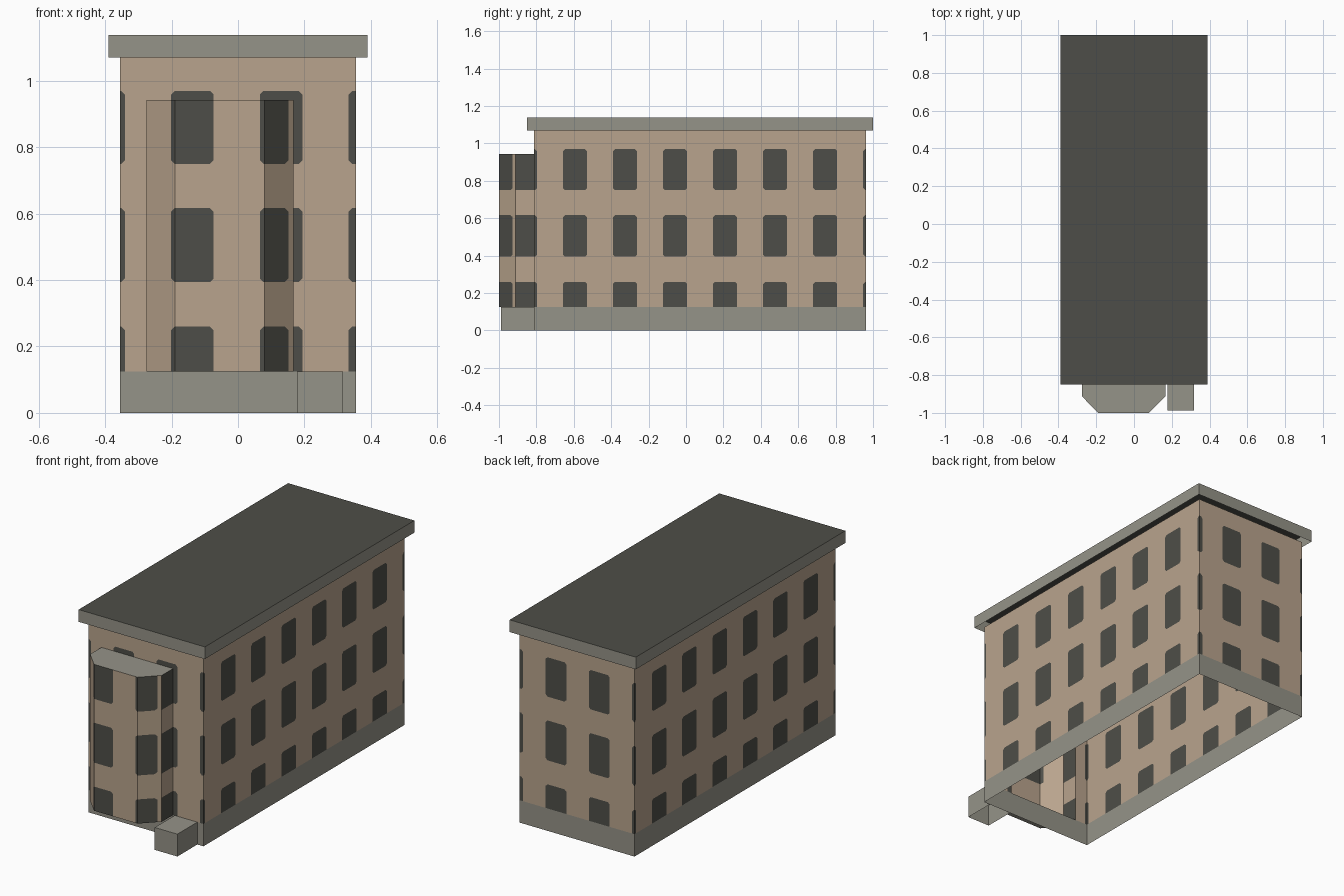
import bpy
import bmesh

if "Cube" in bpy.data.objects:
    bpy.data.objects.remove(bpy.data.objects["Cube"])


def material(name, rgb):
    m = bpy.data.materials.new(name)
    m.diffuse_color = (*rgb, 1)
    m.use_nodes = True
    m.node_tree.nodes["Principled BSDF"].inputs["Base Color"].default_value = m.diffuse_color
    return m


TAN = material("tan_wall", (0.485, 0.371, 0.266))
GREY = material("grey_stone", (0.301, 0.292, 0.246))
DARK = material("dark_glass_and_roof", (0.076, 0.076, 0.065))

# Main dimensions
W, FRONT, BACK = 0.355, -0.812, 0.962
PLINTH, EAVES, TOP, BAY_TOP = 0.125, 1.07, 1.138, 0.943
PITCH, WIN, CHAMFER = 0.2675, 0.128, 0.011
ROWS = [(0.036, 0.26), (0.394, 0.617), (0.75, 0.97)]
X_WINS = [(0.066 + PITCH * i, 0.066 + PITCH * i + WIN) for i in range(-2, 2)]
Y_WINS = [(-0.925 + PITCH * i, -0.925 + PITCH * i + WIN) for i in range(8)]
HOLE = (-0.276, 0.167, PLINTH, BAY_TOP)


def finish(name, bm, mats):
    bmesh.ops.remove_doubles(bm, verts=bm.verts, dist=1e-5)
    me = bpy.data.meshes.new(name)
    bm.to_mesh(me)
    bm.free()
    for m in mats:
        me.materials.append(m)
    ob = bpy.data.objects.new(name, me)
    bpy.context.collection.objects.link(ob)
    return ob


def add_face(bm, pts, mat=0):
    f = bm.faces.new([bm.verts.new(p) for p in pts])
    f.material_index = mat


def panel(bm, a, b, z0, z1, axis, wins, hole=None):
    """Wall strip from a to b, divided so that windows are faces of their own."""
    lo, hi = sorted((a[axis], b[axis]))
    us, zs = {lo, hi}, {z0, z1}
    for spans, cuts, l, h in ((wins, us, lo, hi), (ROWS, zs, z0, z1)):
        for s, e in spans:
            cuts.update(c for c in (s, s + CHAMFER, e - CHAMFER, e) if l < c < h)
    if hole:
        us.update(hole[:2])
        zs.update(hole[2:])
    us = sorted(us, reverse=a[axis] > b[axis])
    zs = sorted(zs)

    def point(u, z):
        t = (u - a[axis]) / (b[axis] - a[axis])
        return (a[0] + t * (b[0] - a[0]), a[1] + t * (b[1] - a[1]), z)

    for u0, u1 in zip(us, us[1:]):
        for v0, v1 in zip(zs, zs[1:]):
            u, v = (u0 + u1) / 2, (v0 + v1) / 2
            if hole and hole[0] < u < hole[1] and hole[2] < v < hole[3]:
                continue
            q = [point(u0, v0), point(u1, v0), point(u1, v1), point(u0, v1)]
            win = next((w for w in wins if w[0] < u < w[1]), None)
            row = next((r for r in ROWS if r[0] < v < r[1]), None)
            if not (win and row):
                add_face(bm, q, 0)
                continue
            low, high = v - row[0] < CHAMFER, row[1] - v < CHAMFER
            left, right = u - win[0] < CHAMFER, win[1] - u < CHAMFER
            if (low or high) and (left or right):
                # Cut-off window corner: half wall, half glass
                first = left == (us[0] < us[-1])
                k = (0 if first else 1) if low else (3 if first else 2)
                add_face(bm, [q[k - 1], q[k], q[(k + 1) % 4]], 0)
                add_face(bm, [q[(k + 1) % 4], q[(k + 2) % 4], q[k - 1]], 1)
            else:
                add_face(bm, q, 1)


def open_box(name, x0, x1, y0, y1, z0, z1, mats, top=None):
    """Four sides, with a top face in material slot 'top' if given."""
    bm = bmesh.new()
    c = [(x0, y0), (x1, y0), (x1, y1), (x0, y1)]
    for a, b in zip(c, c[1:] + c[:1]):
        add_face(bm, [(*a, z0), (*b, z0), (*b, z1), (*a, z1)])
    if top is not None:
        add_face(bm, [(*p, z1) for p in c], top)
    return finish(name, bm, mats)


# Main walls, open to the bay at the front
bm = bmesh.new()
fl, fr, br, bl = (-W, FRONT), (W, FRONT), (W, BACK), (-W, BACK)
panel(bm, fl, fr, PLINTH, EAVES, 0, X_WINS, HOLE)
panel(bm, fr, br, PLINTH, EAVES, 1, Y_WINS)
panel(bm, br, bl, PLINTH, EAVES, 0, X_WINS)
panel(bm, bl, fl, PLINTH, EAVES, 1, Y_WINS)
finish("main_walls", bm, [TAN, DARK])

# Bay window with canted corners
bm = bmesh.new()
bay = [(HOLE[0], FRONT), (HOLE[0], -0.912), (-0.19, -1.0),
       (0.08, -1.0), (HOLE[1], -0.912), (HOLE[1], FRONT)]
bay_wins = [(1, Y_WINS), (0, X_WINS), (0, X_WINS), (0, [(0.0, 0.152)]), (1, Y_WINS)]
for a, b, (axis, wins) in zip(bay, bay[1:], bay_wins):
    panel(bm, a, b, PLINTH, BAY_TOP, axis, wins)
finish("bay_walls", bm, [TAN, DARK])

# Bay roof and floor
for name, z, pts in (("bay_roof", BAY_TOP, bay), ("bay_floor", PLINTH, bay[::-1])):
    bm = bmesh.new()
    add_face(bm, [(*p, z) for p in pts])
    finish(name, bm, [GREY])

# Stone base, entrance step, and overhanging roof with cornice
open_box("plinth", -W, W, FRONT, BACK, 0, PLINTH, [GREY])
open_box("entrance_step", 0.177, 0.317, -0.988, FRONT, 0, PLINTH, [GREY], 0)
open_box("roof_cornice", -0.39, 0.39, -0.85, 1.0, EAVES, TOP, [GREY, DARK], 1)
